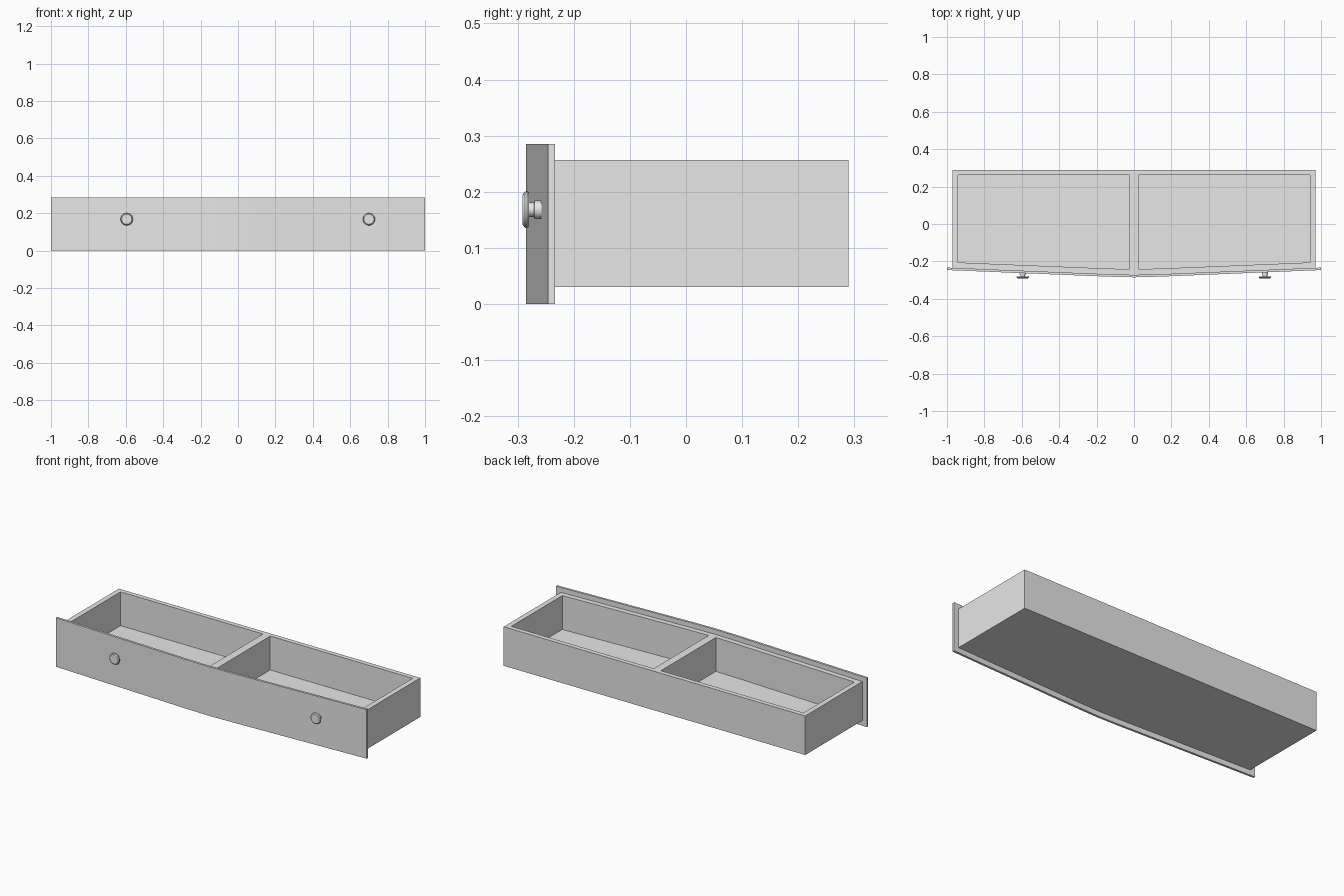
import bpy, bmesh, math
from mathutils import Matrix

cube = bpy.data.objects.get("Cube")
if cube:
    bpy.data.objects.remove(cube, do_unlink=True)

grey = bpy.data.materials.new("plain grey")
grey.use_nodes = True
COLOUR = (0.8, 0.8, 0.8, 1)
grey.diffuse_color = COLOUR
grey.node_tree.nodes["Principled BSDF"].inputs["Base Color"].default_value = COLOUR


def finish(name, bm):
    bmesh.ops.recalc_face_normals(bm, faces=bm.faces)
    mesh = bpy.data.meshes.new(name)
    bm.to_mesh(mesh)
    bm.free()
    mesh.materials.append(grey)
    obj = bpy.data.objects.new(name, mesh)
    bpy.context.collection.objects.link(obj)
    return obj


def smooth(obj):
    bpy.ops.object.select_all(action='DESELECT')
    obj.select_set(True)
    bpy.context.view_layer.objects.active = obj
    bpy.ops.object.shade_smooth_by_angle(angle=math.radians(30))


def bow(x):
    """Front line of the gently bowed panel."""
    a = abs(x)
    return -0.285 + 0.027 * a if a < 0.15 else -0.281 + 0.041 * (a - 0.15)


def bowed_slab(bm, x0, x1, front, back, z0, z1):
    """Extrude a plan outline upwards; front and back are functions of x."""
    xs = [x0] + [x for x in (-0.15, 0, 0.15) if x0 < x < x1] + [x1]
    plan = [(x, front(x)) for x in xs] + [(x, back(x)) for x in reversed(xs)]
    face = bm.faces.new([bm.verts.new((x, y, z0)) for x, y in plan])
    top = bmesh.ops.extrude_face_region(bm, geom=[face])["geom"]
    verts = [v for v in top if isinstance(v, bmesh.types.BMVert)]
    bmesh.ops.translate(bm, verts=verts, vec=(0, 0, z1 - z0))


PANEL, WALL = 0.013, 0.03
HALF, BACK, DIVIDER = 0.97, 0.29, 0.023
BASE, FLOOR, RIM = 0.03, 0.06, 0.257


def panel_back(x):
    return bow(x) + PANEL


def inner_front(x):
    return bow(x) + PANEL + WALL


def back_edge(x):
    return BACK


def inner_back(x):
    return BACK - WALL + 0.003


def slab(name, *args):
    bm = bmesh.new()
    bowed_slab(bm, *args)
    return finish(name, bm)


# Bowed front panel
smooth(slab("front_panel", -1, 1, bow, panel_back, 0, 0.285))

# Drawer box with two open compartments
box = slab("drawer_box", -HALF, HALF, panel_back, back_edge, BASE, RIM)
for side in (-1, 1):
    x0, x1 = sorted((side * DIVIDER, side * (HALF - WALL)))
    cutter = slab("compartment_cutter", x0, x1, inner_front, inner_back, FLOOR, 0.4)
    cutter.hide_render = True
    cut = box.modifiers.new("compartment", 'BOOLEAN')
    cut.operation, cut.solver, cut.object = 'DIFFERENCE', 'EXACT', cutter
    bpy.context.view_layer.objects.active = box
    bpy.ops.object.modifier_apply(modifier=cut.name)
    bpy.data.objects.remove(cutter, do_unlink=True)

# Turned knobs: (radius, y) from the panel outwards
KNOB = [(0, -0.25), (0.0165, -0.25), (0.0165, -0.27), (0.013, -0.271),
        (0.013, -0.28), (0.031, -0.28), (0.033, -0.283), (0.032, -0.287),
        (0.027, -0.291), (0, -0.291)]
for name, x in (("right_knob", -0.595), ("left_knob", 0.70)):
    bm = bmesh.new()
    verts = [bm.verts.new((r, y, 0)) for r, y in KNOB]
    edges = [bm.edges.new(pair) for pair in zip(verts, verts[1:])]
    bmesh.ops.spin(bm, geom=verts + edges, axis=(0, 1, 0), cent=(0, 0, 0),
                   angle=math.tau, steps=20)
    bmesh.ops.remove_doubles(bm, verts=bm.verts, dist=0.0002)
    bmesh.ops.transform(bm, verts=bm.verts, matrix=Matrix.Translation((x, 0, 0.168)))
    smooth(finish(name, bm))
